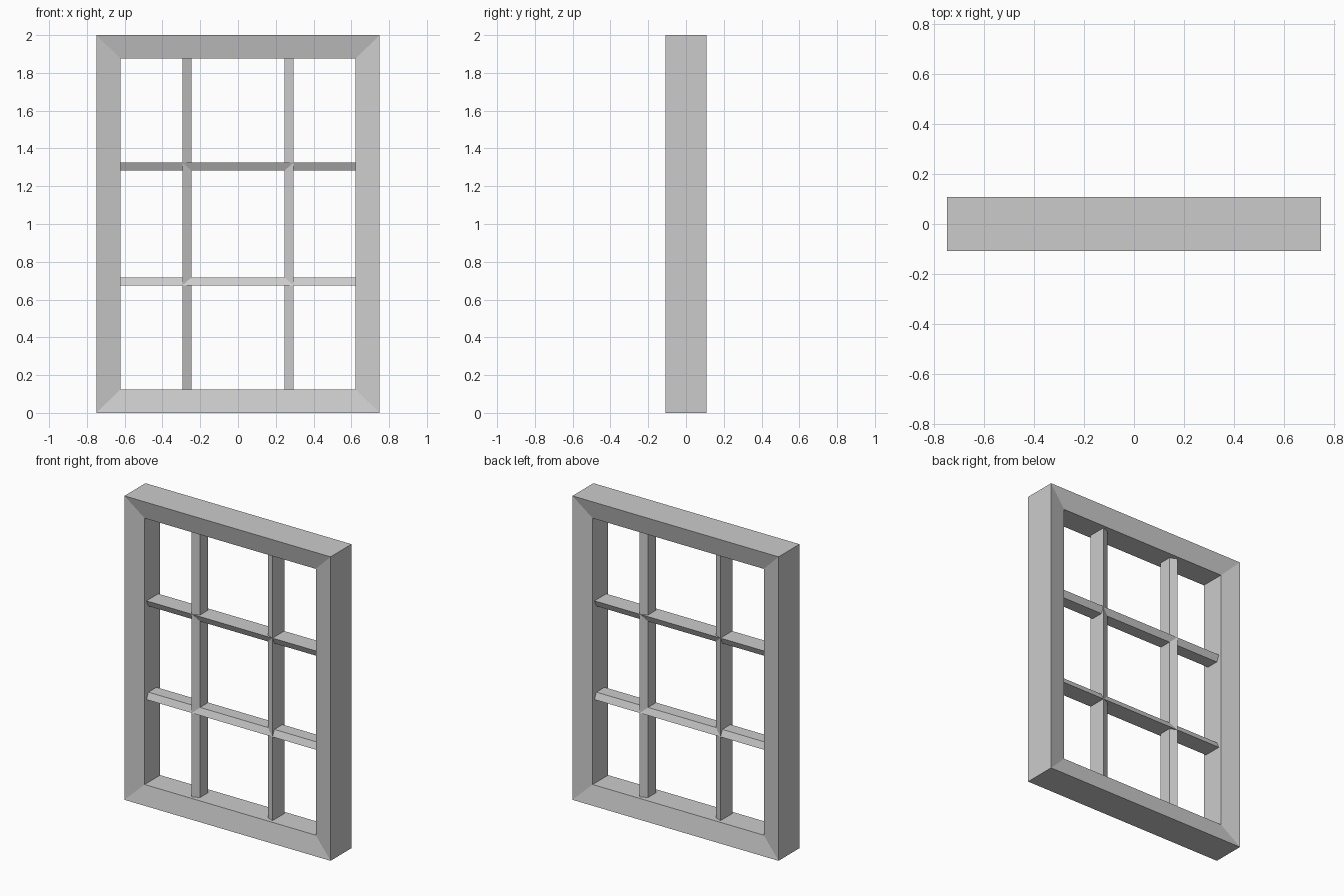
import bpy

if "Cube" in bpy.data.objects:
    bpy.data.objects.remove(bpy.data.objects["Cube"])

H = 2.0      # window height
CZ = H / 2   # mirror plane for the horizontal bars


def make_object(name, verts, faces):
    mesh = bpy.data.meshes.new(name)
    mesh.from_pydata(verts, [], faces)
    mesh.validate()
    obj = bpy.data.objects.new(name, mesh)
    bpy.context.collection.objects.link(obj)
    bpy.context.view_layer.objects.active = obj
    obj.select_set(True)
    bpy.ops.object.mode_set(mode='EDIT')
    bpy.ops.mesh.select_all(action='SELECT')
    bpy.ops.mesh.normals_make_consistent(inside=False)
    bpy.ops.object.mode_set(mode='OBJECT')
    obj.select_set(False)
    return obj


def ring_faces(rings, n, closed):
    # Quads between successive rings of n points
    last = rings if closed else rings - 1
    return [(r * n + i, r * n + (i + 1) % n,
             (r + 1) % rings * n + (i + 1) % n, (r + 1) % rings * n + i)
            for r in range(last) for i in range(n)]


# Outer frame: mitred profile, thinner towards the opening
OUT_X, IN_X, IN_Z = 0.75, 0.623, 0.876
profile = [(OUT_X, CZ, -0.109), (IN_X, IN_Z, -0.081),
           (IN_X, IN_Z, 0.081), (OUT_X, CZ, 0.109)]
verts = [(sx * hx, y, CZ + sz * hz) for hx, hz, y in profile
         for sx, sz in ((-1, -1), (1, -1), (1, 1), (-1, 1))]
make_object("outer_frame", verts, ring_faces(4, 4, True))


# Glazing bars: tapered section, thicker on the side away from the centre
def glazing_bar(name, inner, outer, half_len, side, vertical):
    section = [(inner, -0.042), (outer, -0.061), (outer, 0.061), (inner, 0.042)]
    verts = []
    for end in (-half_len, half_len):
        for off, y in section:
            verts.append((side * off, y, CZ + end) if vertical
                         else (end, y, CZ + side * off))
    faces = ring_faces(2, 4, False) + [(3, 2, 1, 0), (4, 5, 6, 7)]
    make_object(name, verts, faces)


for side, v_name, h_name in ((-1, "left", "lower"), (1, "right", "upper")):
    glazing_bar(v_name + "_vertical_bar", 0.247, 0.294, IN_Z, side, True)
    glazing_bar(h_name + "_horizontal_bar", 0.283, 0.325, IN_X, side, False)
